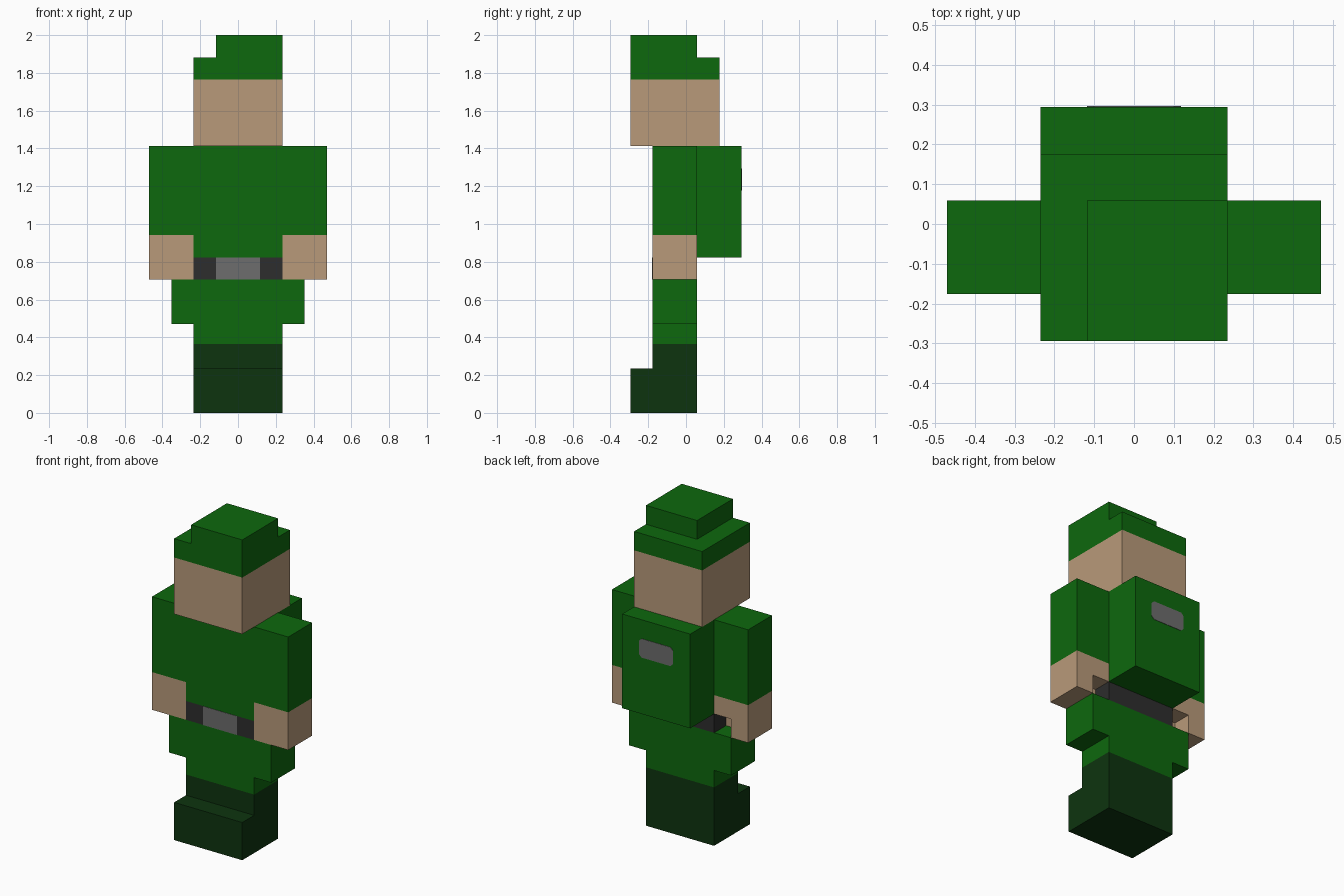
import bpy
import bmesh
from mathutils import Vector

U = 2 / 17  # one block unit; the figure is 17 blocks tall

if "Cube" in bpy.data.objects:
    bpy.data.objects.remove(bpy.data.objects["Cube"], do_unlink=True)


def srgb(v):
    v /= 255
    return v / 12.92 if v <= 0.04045 else ((v + 0.055) / 1.055) ** 2.4


def material(name, r, g, b):
    m = bpy.data.materials.new(name)
    col = (srgb(r), srgb(g), srgb(b), 1)
    m.diffuse_color = col
    m.use_nodes = True
    bsdf = next(n for n in m.node_tree.nodes if n.type == "BSDF_PRINCIPLED")
    bsdf.inputs["Base Color"].default_value = col
    bsdf.inputs["Roughness"].default_value = 0.9
    return m


GREEN = material("uniform green", 13, 104, 13)
SKIN = material("skin tan", 185, 154, 122)
BOOT = material("boot dark green", 13, 52, 15)
BELT = material("belt charcoal", 45, 45, 45)
METAL = material("metal grey", 109, 109, 109)


def prism(name, mat, outline, y0, y1, mirror=False):
    """Extrude an x/z outline (in blocks) from y0 to y1."""
    bm = bmesh.new()
    face = bm.faces.new([bm.verts.new(Vector((x, y0, z)) * U) for x, z in outline])
    ext = bmesh.ops.extrude_face_region(bm, geom=[face])
    verts = [g for g in ext["geom"] if isinstance(g, bmesh.types.BMVert)]
    bmesh.ops.translate(bm, verts=verts, vec=(0, (y1 - y0) * U, 0))
    bmesh.ops.recalc_face_normals(bm, faces=bm.faces[:])
    mesh = bpy.data.meshes.new(name)
    bm.to_mesh(mesh)
    bm.free()
    mesh.materials.append(mat)
    ob = bpy.data.objects.new(name, mesh)
    bpy.context.scene.collection.objects.link(ob)
    if mirror:
        ob.modifiers.new("mirror", "MIRROR").use_clip = False
    return ob


def box(name, mat, x, y, z, mirror=False):
    outline = [(x[0], z[0]), (x[1], z[0]), (x[1], z[1]), (x[0], z[1])]
    return prism(name, mat, outline, y[0], y[1], mirror)


BODY = (-1.5, 0.5)  # depth shared by the body parts
WIDE = (-2, 2)

# Legs and hips
box("boots", BOOT, WIDE, BODY, (0, 3.1))
box("boot_toes", BOOT, WIDE, (-2.5, -1.5), (0, 2))
box("legs", GREEN, WIDE, BODY, (3.1, 4))
box("hips", GREEN, (-3, 3), BODY, (4, 6))

# Belt with buckle plate
box("belt", BELT, WIDE, BODY, (6, 7))
box("belt_buckle", METAL, (-1, 1), (-1.52, -1.5), (6, 7))

# Torso and sleeves
box("torso", GREEN, WIDE, BODY, (7, 12))
box("sleeves", GREEN, (2, 4), BODY, (8, 12), mirror=True)

# Hands, notched on the inner rear corner
box("hands_front", SKIN, (2, 4), (-1.5, -0.5), (6, 8), mirror=True)
prism("hands_rear", SKIN, [(3, 6), (4, 6), (4, 8), (2, 8), (2, 7), (3, 7)],
      -0.5, 0.5, mirror=True)

# Backpack with a rounded metal badge plate
box("backpack", GREEN, WIDE, (0.5, 2.5), (7, 12))
c = 0.15
prism("backpack_plate", METAL,
      [(-1 + c, 10), (1 - c, 10), (1, 10 + c), (1, 11 - c),
       (1 - c, 11), (-1 + c, 11), (-1, 11 - c), (-1, 10 + c)], 2.5, 2.52)

# Head and stepped cap
box("head", SKIN, WIDE, (-2.5, 1.5), (12, 15))
box("cap_band", GREEN, WIDE, (-2.5, 1.5), (15, 16))
box("cap_top", GREEN, (-1, 2), (-2.5, 0.5), (16, 17))
